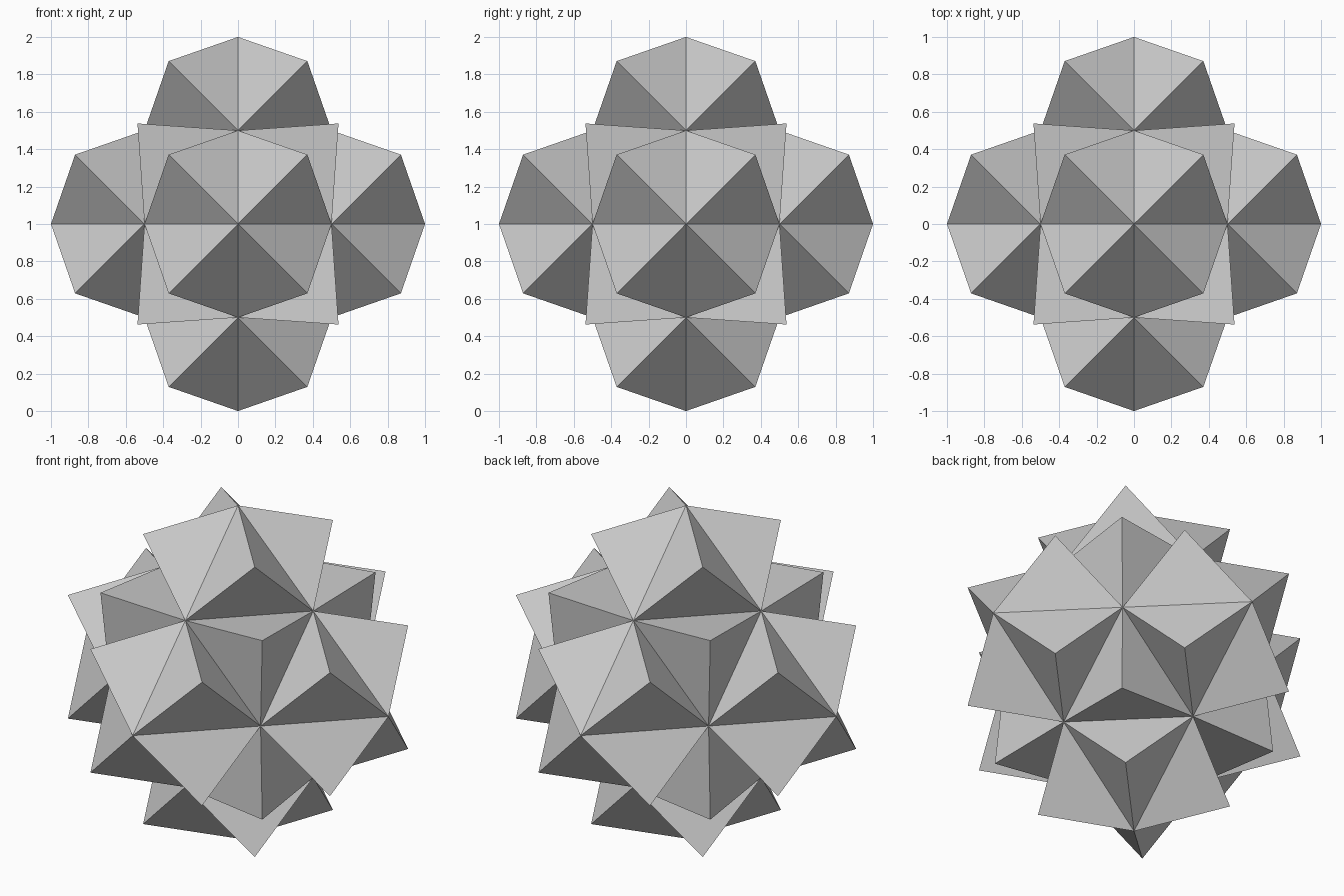
import bpy, bmesh
from mathutils import Vector

if "Cube" in bpy.data.objects:
    bpy.data.objects.remove(bpy.data.objects["Cube"])

# Base octahedron, radius 1
bm = bmesh.new()
for axis in range(3):
    for sign in (1, -1):
        v = Vector((0, 0, 0))
        v[axis] = sign
        bm.verts.new(v)
bmesh.ops.convex_hull(bm, input=bm.verts[:])

# Split every face into four triangles
bmesh.ops.subdivide_edges(bm, edges=bm.edges[:], cuts=1, use_grid_fill=True)
bmesh.ops.recalc_face_normals(bm, faces=bm.faces[:])
bm.normal_update()

# Raise a three-sided spike on each triangle, half an edge length high
edge = 0.5 ** 0.5
for face in bm.faces[:]:
    tip = face.calc_center_median() + face.normal * edge / 2
    corners = face.verts[:]
    apex = bm.verts.new(tip)
    bm.faces.remove(face)
    for i in range(3):
        bm.faces.new((corners[i], corners[(i + 1) % 3], apex))

# Stand on the ground
bmesh.ops.translate(bm, verts=bm.verts[:], vec=(0, 0, 1))
bm.normal_update()
mesh = bpy.data.meshes.new("spiked_octahedron")
bm.to_mesh(mesh)
bm.free()
obj = bpy.data.objects.new("spiked_octahedron", mesh)
bpy.context.collection.objects.link(obj)
